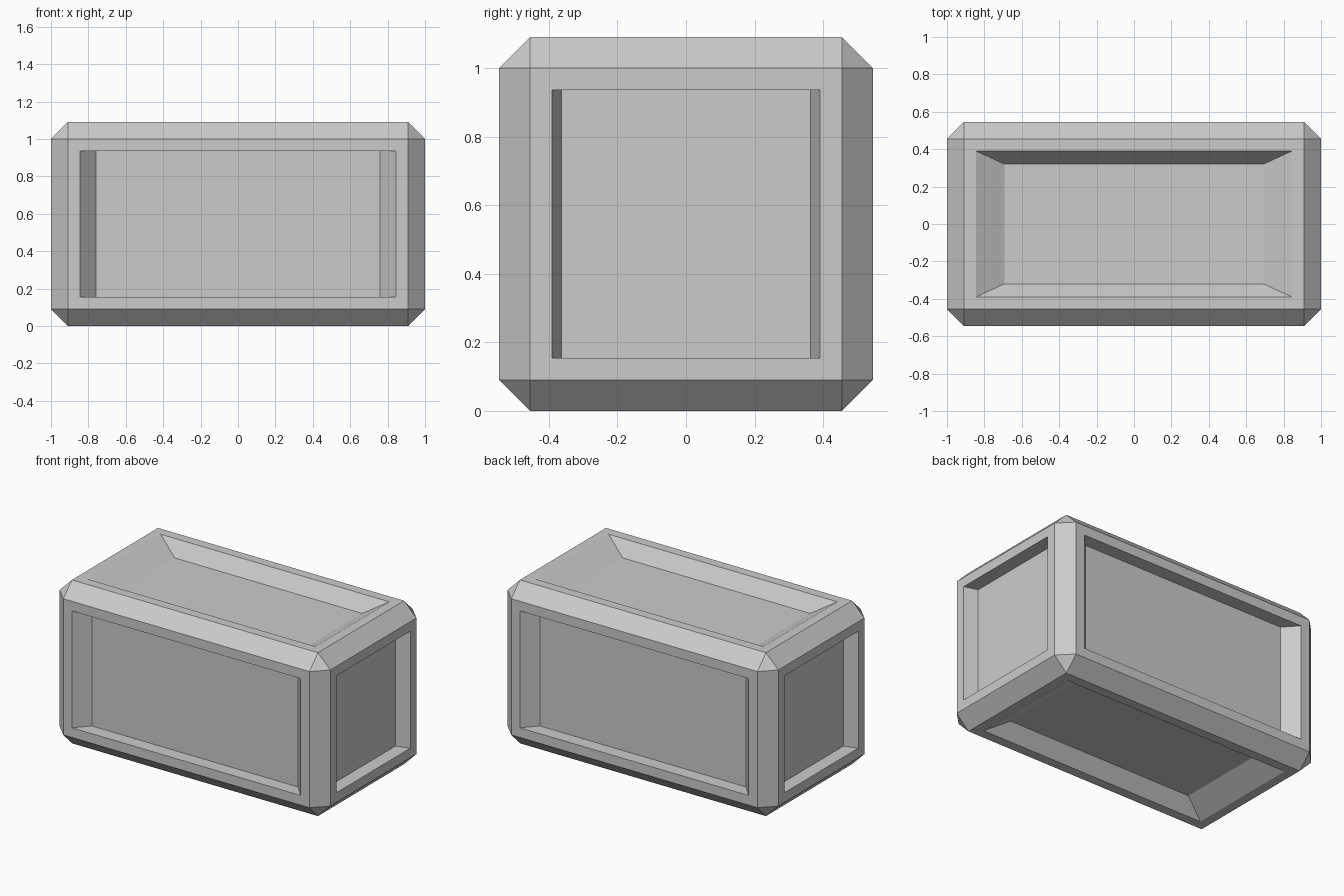
import bpy, bmesh
from mathutils import Vector

default = bpy.data.objects.get("Cube")
if default:
    bpy.data.objects.remove(default, do_unlink=True)

UNIT = 1 / 11                      # chamfer, frame width and recess depth
SIZE = Vector((2, 12 * UNIT, 12 * UNIT))

# Single plain grey
grey = bpy.data.materials.new("plain_grey")
grey.use_nodes = True
colour = (0.6, 0.6, 0.6, 1)
grey.diffuse_color = colour
grey.node_tree.nodes["Principled BSDF"].inputs["Base Color"].default_value = colour

# Box body with chamfered edges
bm = bmesh.new()
bmesh.ops.create_cube(bm, size=1)
for v in bm.verts:
    v.co = Vector(a * b for a, b in zip(v.co, SIZE))
bmesh.ops.bevel(bm, geom=bm.edges[:], offset=UNIT, segments=1,
                affect='EDGES', profile=0.5)
bm.normal_update()

# Frame on each of the six main sides, then a recessed panel inside it
# Taper of the recess floor, by the axis the side faces
TAPER = (Vector((1, 0.932, 1)), Vector((0.9, 1, 1)), Vector((0.82, 0.82, 1)))
sides = [f for f in bm.faces if max(abs(c) for c in f.normal) > 0.99]
for face in sides:
    normal = face.normal.copy()
    axis = max(range(3), key=lambda i: abs(normal[i]))
    bmesh.ops.inset_individual(bm, faces=[face], thickness=UNIT)
    floor = bmesh.ops.extrude_discrete_faces(bm, faces=[face])["faces"][0]
    for v in floor.verts:
        v.co = Vector(a * b for a, b in zip(v.co, TAPER[axis])) - normal * UNIT

# Stand the box on the ground
bmesh.ops.translate(bm, verts=bm.verts[:], vec=(0, 0, SIZE.z / 2))
bmesh.ops.recalc_face_normals(bm, faces=bm.faces[:])

mesh = bpy.data.meshes.new("panelled_block")
bm.to_mesh(mesh)
bm.free()
mesh.materials.append(grey)
block = bpy.data.objects.new("panelled_block", mesh)
bpy.context.collection.objects.link(block)
